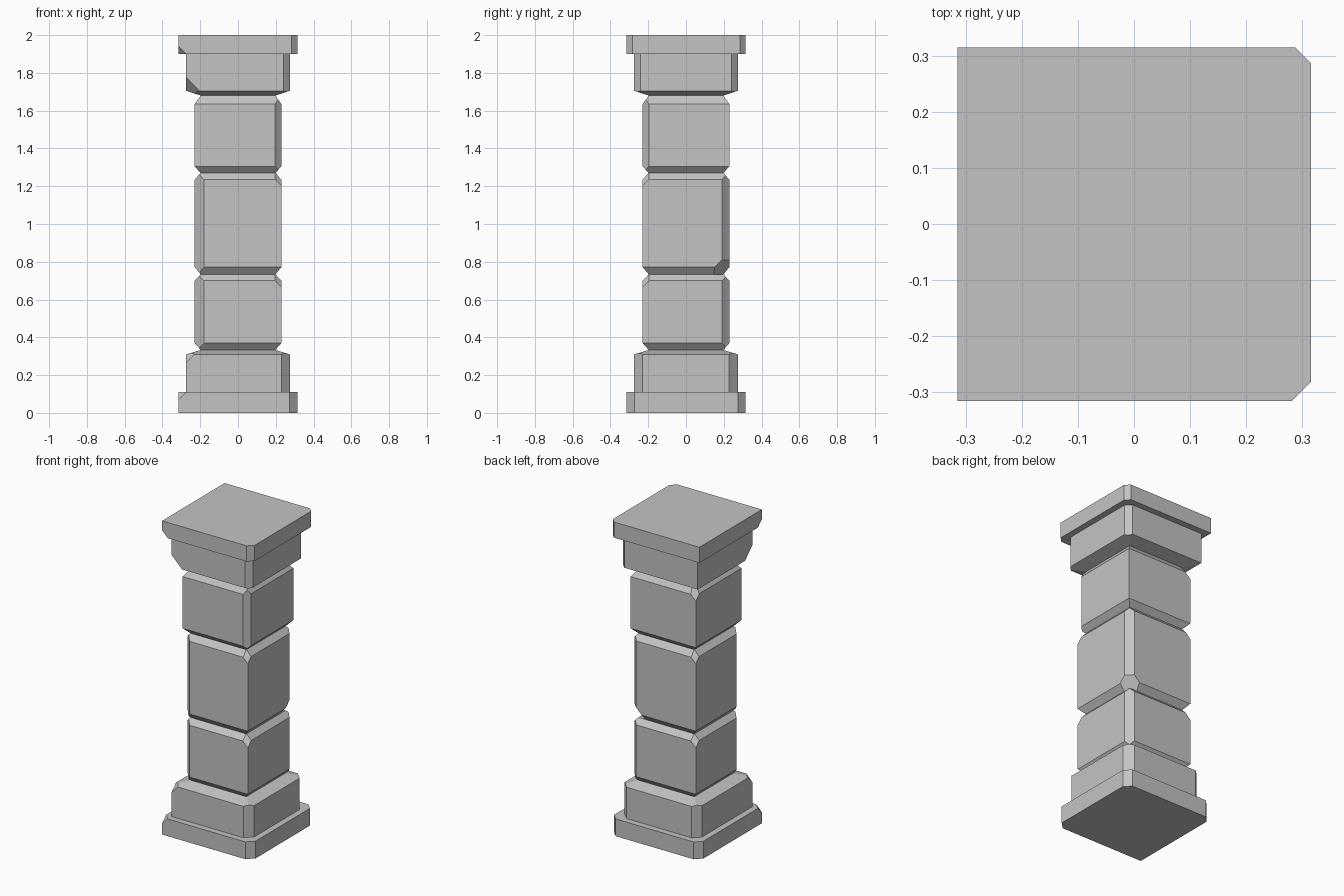
import bpy, bmesh
from mathutils import Vector

if "Cube" in bpy.data.objects:
    bpy.data.objects.remove(bpy.data.objects["Cube"])

stone = bpy.data.materials.new("grey_stone")
stone.diffuse_color = (0.55, 0.55, 0.55, 1)
stone.use_nodes = True
stone.node_tree.nodes["Principled BSDF"].inputs["Base Color"].default_value = stone.diffuse_color

# corner directions: front/back + left/right
CORNER = {"FL": (-1, -1), "FR": (1, -1), "BL": (-1, 1), "BR": (1, 1)}


def slice_off(bm, point, normal):
    """Cut away everything beyond the plane and close the hole."""
    bmesh.ops.bisect_plane(bm, geom=bm.verts[:] + bm.edges[:] + bm.faces[:], dist=1e-5,
                           plane_co=point, plane_no=Vector(normal).normalized(), clear_outer=True)
    rim = [e for e in bm.edges if e.is_boundary]
    if rim:
        bmesh.ops.holes_fill(bm, edges=rim, sides=0)


def block(name, half, rings, chamfers, clips):
    """Square block from (half, z) rings; chamfers: corner -> size;
    clips: (corner, size, z, up) for chipped corners."""
    bm = bmesh.new()
    loops = [[bm.verts.new((sx * r, sy * r, z)) for sx, sy in ((-1, -1), (1, -1), (1, 1), (-1, 1))]
             for r, z in rings]
    for a, b in zip(loops, loops[1:]):
        for i in range(4):
            j = (i + 1) % 4
            bm.faces.new((a[i], a[j], b[j], b[i]))
    bm.faces.new(loops[0][::-1])
    bm.faces.new(loops[-1])
    for c, d in chamfers.items():
        sx, sy = CORNER[c]
        slice_off(bm, (sx * (half - d), sy * half, 0), (sx, sy, 0))
    for c, d, z, up in clips:
        sx, sy = CORNER[c]
        slice_off(bm, (sx * (half - d), sy * half, z), (sx, sy, up))
    bmesh.ops.recalc_face_normals(bm, faces=bm.faces[:])
    me = bpy.data.meshes.new(name)
    bm.to_mesh(me)
    bm.free()
    me.materials.append(stone)
    bpy.context.collection.objects.link(bpy.data.objects.new(name, me))


P, B, S, N = 0.315, 0.275, 0.23, 0.197   # plinth, block, shaft and neck half widths

# base
block("base_plinth", P, [(P, 0), (P, 0.11)],
      {"FR": 0.043, "BR": 0.04, "BL": 0.04}, [("FL", 0.04, 0.11, 1)])
block("base_block", B, [(B, 0.11), (B, 0.31), (N, 0.333)],
      {"FR": 0.045, "BR": 0.048, "BL": 0.042}, [("FL", 0.043, 0.31, 1)])

# shaft stones
block("lower_shaft_stone", S, [(N, 0.333), (S, 0.37), (S, 0.70), (N, 0.733)],
      {"FL": 0.05, "BR": 0.04}, [("FR", 0.035, 0.70, 1), ("BL", 0.035, 0.70, 1)])
block("middle_shaft_stone", S, [(N, 0.733), (S, 0.772), (S, 1.235), (N, 1.27)],
      {"FL": 0.05, "BR": 0.04},
      [("FR", 0.033, 1.235, 1), ("BL", 0.033, 1.235, 1), ("BR", 0.078, 0.772, -1)])
block("upper_shaft_stone", S, [(N, 1.27), (S, 1.305), (S, 1.635), (N, 1.68)],
      {"FR": 0.034}, [("BL", 0.035, 1.635, 1)])

# capital
block("capital_block", B, [(N, 1.68), (B, 1.705), (B, 1.90)],
      {"FR": 0.033, "BR": 0.034}, [("FL", 0.072, 1.705, -1)])
block("capital_slab", P, [(P, 1.90), (P, 2.0)],
      {"FR": 0.033, "BR": 0.028}, [("FL", 0.04, 1.90, -1)])
